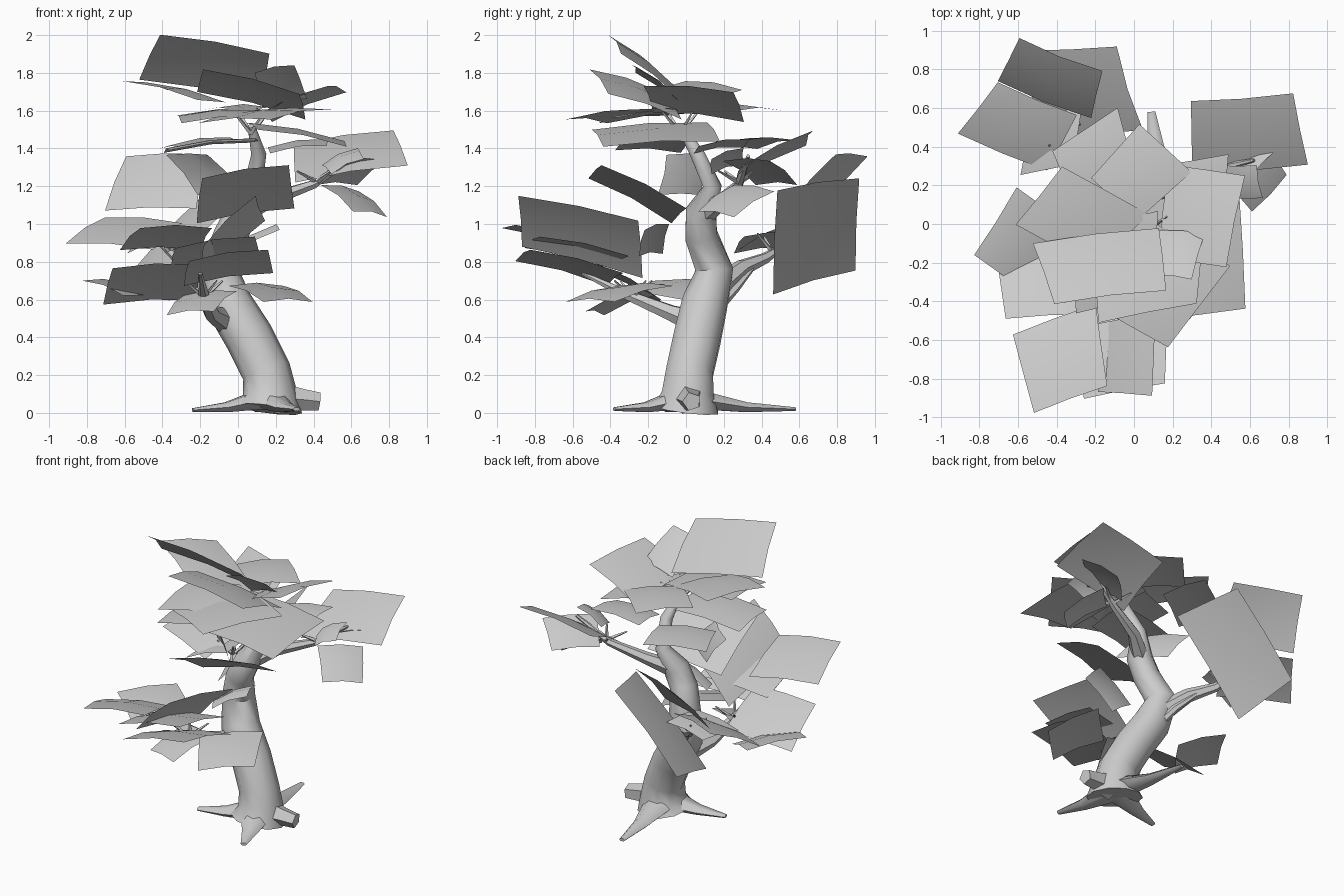
import bpy, bmesh, math
from mathutils import Vector

if "Cube" in bpy.data.objects:
    bpy.data.objects.remove(bpy.data.objects["Cube"])

grey = bpy.data.materials.new("pale grey")
grey.use_nodes = True
grey.diffuse_color = (0.6, 0.6, 0.6, 1)
grey.node_tree.nodes["Principled BSDF"].inputs["Base Color"].default_value = grey.diffuse_color


def add_object(name, bm, recalc=True):
    if recalc:
        bmesh.ops.recalc_face_normals(bm, faces=bm.faces)
    mesh = bpy.data.meshes.new(name)
    bm.to_mesh(mesh)
    bm.free()
    mesh.materials.append(grey)
    obj = bpy.data.objects.new(name, mesh)
    bpy.context.collection.objects.link(obj)
    bpy.ops.object.select_all(action="DESELECT")
    obj.select_set(True)
    bpy.context.view_layer.objects.active = obj
    bpy.ops.object.shade_smooth_by_angle(angle=math.radians(50))
    return obj


def limb(name, path, sides=6, flat=1.0):
    """Tapered tube through (x, y, z, radius) points."""
    bm = bmesh.new()
    points = [Vector(p[:3]) for p in path]
    rings = []
    for i, p in enumerate(points):
        aim = points[min(i + 1, len(points) - 1)] - points[max(i - 1, 0)]
        # Keep one reference direction so the rings do not twist
        ref = Vector((0, 0, 1)) if abs(path[-1][2] - path[0][2]) < 0.6 else Vector((0, 1, 0))
        a = aim.cross(ref).normalized()
        b = a.cross(aim).normalized() * flat
        ring = []
        for k in range(sides):
            t = math.tau * k / sides
            ring.append(bm.verts.new(p + path[i][3] * (a * math.cos(t) + b * math.sin(t))))
        rings.append(ring)
    for lo, hi in zip(rings, rings[1:]):
        for k in range(sides):
            n = (k + 1) % sides
            bm.faces.new((lo[k], lo[n], hi[n], hi[k]))
    bm.faces.new(rings[0])
    bm.faces.new(rings[-1])
    return add_object(name, bm)


def leaf_card(name, centre, across, along, bulge=0.035):
    """Thin bent sheet of foliage, with a crowned middle and a narrower outer edge."""
    bm = bmesh.new()
    c, u, v = Vector(centre), Vector(across) * 1.06, Vector(along) * 1.06
    up = u.cross(v).normalized()
    up = -up if up.z < 0 else up
    steps = (-0.5, 0, 0.5)
    grid = []
    for t in steps:
        row = []
        for s in steps:
            lift = bulge * (1 - 2 * s * s - 2 * t * t)
            row.append(bm.verts.new(c + u * s * (1 - 0.12 * t) + v * t + up * lift))
        grid.append(row)
    for j in range(2):
        for i in range(2):
            bm.faces.new((grid[j][i], grid[j][i + 1], grid[j + 1][i + 1], grid[j + 1][i]))
    bm.normal_update()
    if sum(f.normal.z for f in bm.faces) < 0:
        bmesh.ops.reverse_faces(bm, faces=bm.faces)
    return add_object(name, bm, recalc=False)


# Leaning, crooked trunk
limb("trunk", [
    (.16, 0, .02, .18), (.17, .01, .1, .145), (.15, .02, .22, .13), (.06, .06, .4, .13),
    (-.05, .1, .58, .125), (-.1, .15, .76, .105), (-.04, .08, .94, .09), (.02, .08, 1.06, .085),
    (.08, .14, 1.2, .05), (.11, .06, 1.37, .04), (.07, -.03, 1.52, .02)], sides=10)

# Flattened roots spread from the foot
for side, tip, height in [("front", (.31, -.38), .02), ("back", (.09, .58), .02),
                          ("right", (-.24, -.1), .015)]:
    foot = Vector((.16, 0))
    mid = foot.lerp(Vector(tip), .55)
    limb(side + "_root", [(*foot, .08, .12), (*mid, .03, .055), (*tip, height, .02)], flat=.55)
limb("left_root", [(.2, .01, .08, .09), (.34, .02, .07, .06), (.43, .03, .06, .05)], sides=5)

# Main branches
limb("front_branch", [(-.05, .06, .48, .07), (-.14, -.08, .53, .045),
                      (-.18, -.3, .62, .03), (-.2, -.55, .74, .01)])
limb("back_branch", [(-.08, .16, .66, .07), (-.2, .3, .77, .045),
                     (-.32, .42, .82, .03), (-.42, .54, .9, .01)])
limb("back_twig", [(-.06, .17, .56, .03), (-.12, .26, .66, .025), (-.26, .38, .8, .01)])
limb("left_branch", [(.02, .09, 1.05, .06), (.17, .2, 1.13, .04),
                     (.4, .28, 1.21, .025), (.62, .33, 1.36, .01)])

# Twigs that fan out under the foliage
for name, start, spread, rise in [("crown", (.07, -.03, 1.48), .12, .12),
                                  ("front", (-.18, -.28, .61), .12, .09),
                                  ("back", (-.36, .46, .85), .1, .1),
                                  ("left", (.42, .28, 1.22), .13, .06)]:
    for k in range(4):
        t = math.tau * k / 4 + .6
        x, y, z = start
        limb(f"{name}_twig_{k + 1}", [(x, y, z, .014), (
            x + spread * math.cos(t), y + spread * math.sin(t), z + rise, .005)], sides=4)

# Foliage cards: centre, edge across, edge along
crown = [
    ((-.16, -.22, 1.83), (.58, .07, -.1), (.07, -.3, .23)),
    ((.34, .04, 1.64), (.35, -.05, .14), (-.07, -.45, .04)),
    ((.22, -.16, 1.73), (.21, -.02, .04), (-.05, -.22, .17)),
    ((.07, -.27, 1.69), (.51, .1, -.13), (0, -.36, .12)),
    ((.13, -.31, 1.57), (.39, -.22, .02), (-.28, -.41, -.05)),
    ((.31, -.16, 1.47), (.47, .06, -.09), (.06, -.58, -.03)),
    ((-.28, .03, 1.68), (.4, -.22, -.1), (-.25, -.27, .05)),
    ((-.2, .34, 1.42), (.3, .2, .04), (.1, -.28, 0)),
    ((.03, .26, 1.6), (.24, -.22, 0), (-.25, -.25, 0)),
    ((-.1, -.2, 1.57), (.4, .1, .03), (0, -.4, -.04)),
]
middle = [
    ((-.18, -.02, 1.26), (.22, -.2, 0), (-.17, .03, .2)),
    ((-.14, -.17, 1.41), (.45, .06, .05), (0, -.33, .01)),
    ((.04, -.26, 1.16), (.46, .07, .07), (0, -.42, .22)),
    ((.08, -.17, .91), (.25, .03, .14), (.03, -.12, -.02)),
]
front = [
    ((-.03, -.56, .94), (.28, -.02, .27), (-.03, -.6, .14)),
    ((-.37, -.7, .92), (.38, .14, 0), (.08, -.39, .11)),
    ((-.12, -.58, .85), (.42, .08, .06), (0, -.44, .1)),
    ((-.45, -.31, .68), (.45, .02, .02), (.02, -.32, .18)),
    ((-.05, -.62, .77), (.42, .08, .06), (0, -.46, .12)),
    ((-.6, -.07, .65), (.22, -.16, -.08), (-.22, -.32, .02)),
    ((.18, -.36, .63), (.26, .26, 0), (.16, -.28, -.08)),
    ((-.2, -.35, .58), (.25, -.1, .02), (-.1, -.25, -.1)),
]
back = [
    ((-.42, .76, 1.22), (.43, -.17, .01), (.08, .22, .27)),
    ((-.59, .51, .95), (.41, -.17, -.03), (.17, .26, .13)),
    ((-.27, .69, .95), (.47, .02, .49), (-.1, .41, .09)),
    ((-.42, .43, .9), (.25, .05, .08), (.05, .28, .02)),
]
left = [
    ((.58, .47, 1.36), (.53, .04, .08), (-.04, .35, .18)),
    ((.62, .26, 1.12), (.18, .19, -.03), (.15, -.19, -.13)),
    ((.56, .22, 1.33), (.17, 0, .08), (.04, -.16, -.05)),
    ((.32, .2, 1.41), (.3, .05, .04), (0, -.25, -.03)),
    ((.6, .4, 1.27), (.22, .22, 0), (-.15, .15, -.12)),
]
for name, cards in [("crown", crown), ("middle", middle), ("front", front),
                    ("back", back), ("left", left)]:
    for n, card in enumerate(cards, 1):
        leaf_card(f"{name}_foliage_{n}", *card)
